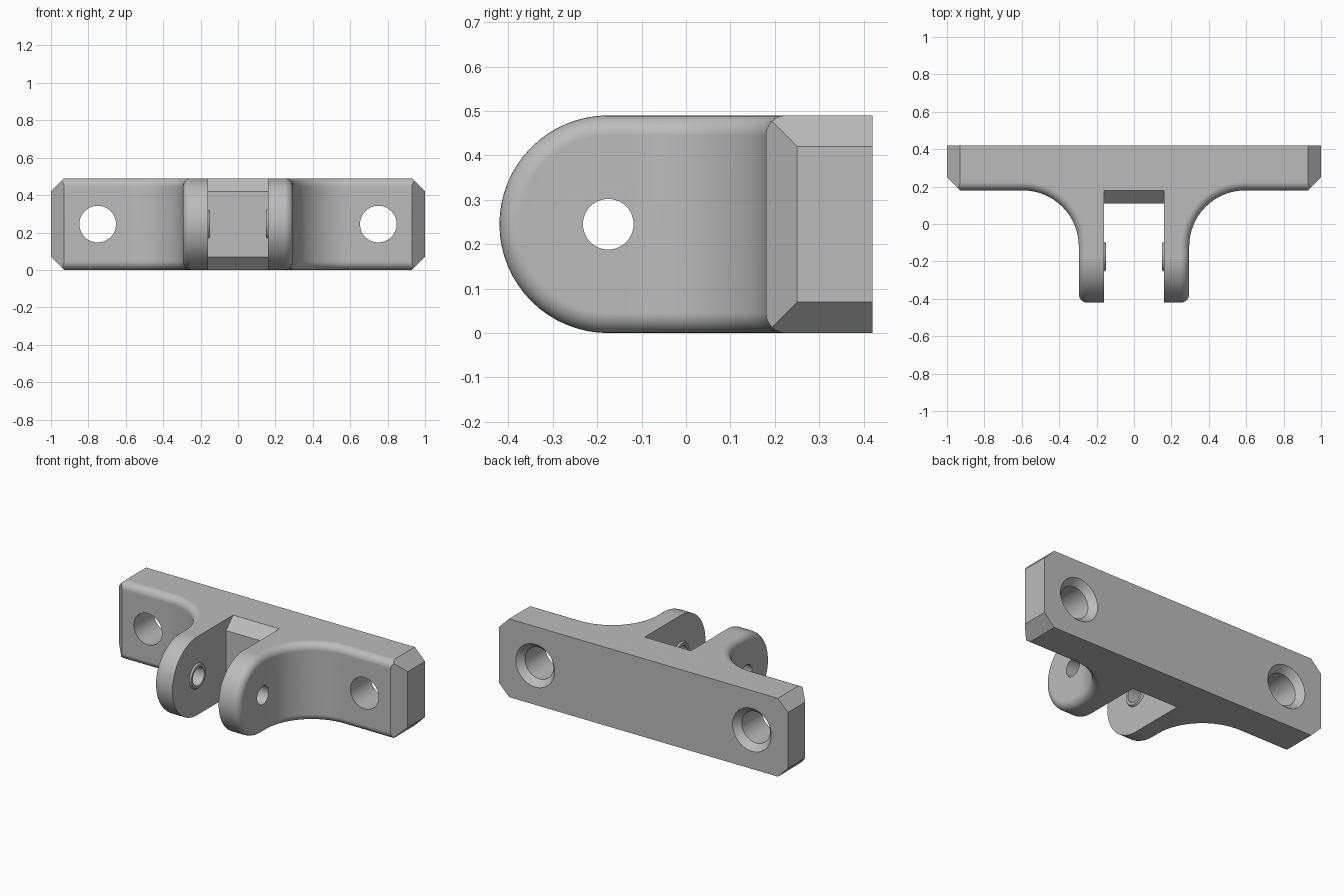
import bpy, bmesh, math
from mathutils import Vector

if "Cube" in bpy.data.objects:
    bpy.data.objects.remove(bpy.data.objects["Cube"], do_unlink=True)

H = 0.49            # height
MID = H / 2         # height of all hole axes
EAR = 0.295         # outer face of the ears
SLOT = 0.16         # half width of the slot
PIN_Y = -0.175      # pin axis
BACK, FRONT = 0.42, 0.18

metal = bpy.data.materials.new("plain grey")
metal.use_nodes = True
grey = (0.5, 0.5, 0.5, 1)
metal.diffuse_color = grey
metal.node_tree.nodes["Principled BSDF"].inputs["Base Color"].default_value = grey


def make_object(name, bm):
    bmesh.ops.recalc_face_normals(bm, faces=bm.faces)
    mesh = bpy.data.meshes.new(name)
    bm.to_mesh(mesh)
    bm.free()
    mesh.materials.append(metal)
    obj = bpy.data.objects.new(name, mesh)
    bpy.context.collection.objects.link(obj)
    return obj


def lathe(name, profile, centre, axis, steps=48, closed=False):
    """Turn (distance along axis, radius) pairs around the x or y axis."""
    bm = bmesh.new()
    rings = []
    for d, r in profile:
        ring = []
        for i in range(steps):
            a = math.tau * i / steps
            u, w = r * math.cos(a), r * math.sin(a)
            p = Vector((d, u, w)) if axis == "x" else Vector((u, d, w))
            ring.append(bm.verts.new(p + Vector(centre)))
        rings.append(ring)
    pairs = list(zip(rings, rings[1:]))
    if closed:
        pairs.append((rings[-1], rings[0]))
    else:
        bm.faces.new(rings[0])
        bm.faces.new(rings[-1])
    for a, b in pairs:
        for i in range(steps):
            j = (i + 1) % steps
            bm.faces.new((a[i], a[j], b[j], b[i]))
    return make_object(name, bm)


def body():
    bm = bmesh.new()
    # half of the plan outline: back corner, plate front, concave sweep, ear
    half = [(1, BACK), (1, FRONT)]
    for i in range(17):
        a = math.pi / 2 * (1 + i / 16)
        half.append((EAR + 0.3 + 0.3 * math.cos(a), FRONT - 0.3 + 0.3 * math.sin(a)))
    half.append((EAR, PIN_Y))
    outline = half + [(-x, y) for x, y in reversed(half)]
    top = [bm.verts.new((x, y, H)) for x, y in outline]
    low = [bm.verts.new((x, y, 0)) for x, y in outline]
    bm.faces.new(top)
    bm.faces.new(low)
    # round nose points on both ear faces
    n, k = 32, len(half)
    angles = [math.pi * i / n for i in range(1, n)]
    nose = {}
    for s, e in ((1, k - 1), (-1, k)):
        pts = [bm.verts.new((s * EAR, PIN_Y - MID * math.sin(a), MID + MID * math.cos(a)))
               for a in angles]
        nose[s] = [top[e]] + pts + [low[e]]
    for i in range(n):
        bm.faces.new((nose[1][i], nose[1][i + 1], nose[-1][i + 1], nose[-1][i]))
    # upright walls, the ear walls take in the nose points
    for i in range(len(outline)):
        j = (i + 1) % len(outline)
        if i == k - 1:
            continue
        if i == k - 2:
            bm.faces.new([low[i], top[i]] + nose[1])
        elif i == k:
            bm.faces.new([low[j], top[j]] + nose[-1])
        else:
            bm.faces.new((top[i], top[j], low[j], low[i]))
    bmesh.ops.recalc_face_normals(bm, faces=bm.faces)
    # rounded rim along plate front, sweep and ears
    rim = []
    for e in bm.edges:
        m = (e.verts[0].co + e.verts[1].co) / 2
        if e.calc_face_angle(0) > 1.2 and m.y < FRONT + 0.01 and abs(m.x) < 0.99:
            rim.append(e)
    bmesh.ops.bevel(bm, geom=rim, offset=0.045, offset_type='OFFSET', segments=6,
                    profile=0.5, affect='EDGES', clamp_overlap=False)
    # straight chamfers on the plate ends
    for s in (1, -1):
        cuts = [((s, 0.25, 0), (s, -1, 0))]
        cuts += [((s, 0, MID + t * 0.175), (s, 0, t)) for t in (1, -1)]
        for co, no in cuts:
            cut = bmesh.ops.bisect_plane(bm, geom=bm.verts[:] + bm.edges[:] + bm.faces[:],
                                         plane_co=co, plane_no=no, clear_outer=True)
            edges = [g for g in cut["geom_cut"] if isinstance(g, bmesh.types.BMEdge)]
            bmesh.ops.contextual_create(bm, geom=edges)
    return make_object("bracket_body", bm)


def slot_cutter():
    # slot between the ears, with a chamfered floor
    bm = bmesh.new()
    side = [(-1, -0.1), (0.28, -0.1), (0.11, 0.07), (0.11, H - 0.07), (0.28, H + 0.1), (-1, H + 0.1)]
    ends = [[bm.verts.new((x, y, z)) for y, z in side] for x in (-SLOT, SLOT)]
    for e in ends:
        bm.faces.new(e)
    for i in range(len(side)):
        j = (i + 1) % len(side)
        bm.faces.new((ends[0][i], ends[0][j], ends[1][j], ends[1][i]))
    return make_object("slot_cutter", bm)


bracket = body()
cutters = [slot_cutter(),
           lathe("pin_cutter", [(-0.5, 0.057), (0.5, 0.057)], (0, PIN_Y, MID), "x")]
# countersunk screw holes
for x in (-0.75, 0.75):
    cutters.append(lathe("screw_cutter", [(0, 0.098), (BACK - 0.04, 0.098),
                                          (BACK, 0.134), (BACK + 0.05, 0.134)],
                         (x, 0, MID), "y"))
bpy.context.view_layer.objects.active = bracket
for c in cutters:
    c.hide_render = True
    mod = bracket.modifiers.new("cut", 'BOOLEAN')
    mod.operation, mod.solver, mod.object = 'DIFFERENCE', 'EXACT', c
    bpy.ops.object.modifier_apply(modifier=mod.name)
    bpy.data.objects.remove(c, do_unlink=True)

# raised collars around the pin hole, inside the slot
collars = []
for s, name in ((1, "left_collar"), (-1, "right_collar")):
    collars.append(lathe(name, [(s * (SLOT + 0.002), 0.057), (s * 0.15, 0.057),
                                (s * 0.15, 0.072), (s * (SLOT + 0.002), 0.08)],
                         (0, PIN_Y, MID), "x", closed=True))

# smooth curves, crisp edges
for obj in [bracket] + collars:
    bpy.ops.object.select_all(action='DESELECT')
    obj.select_set(True)
    bpy.context.view_layer.objects.active = obj
    bpy.ops.object.shade_smooth_by_angle(angle=math.radians(25))
    weighted = obj.modifiers.new("even shading", 'WEIGHTED_NORMAL')
    weighted.keep_sharp = True
